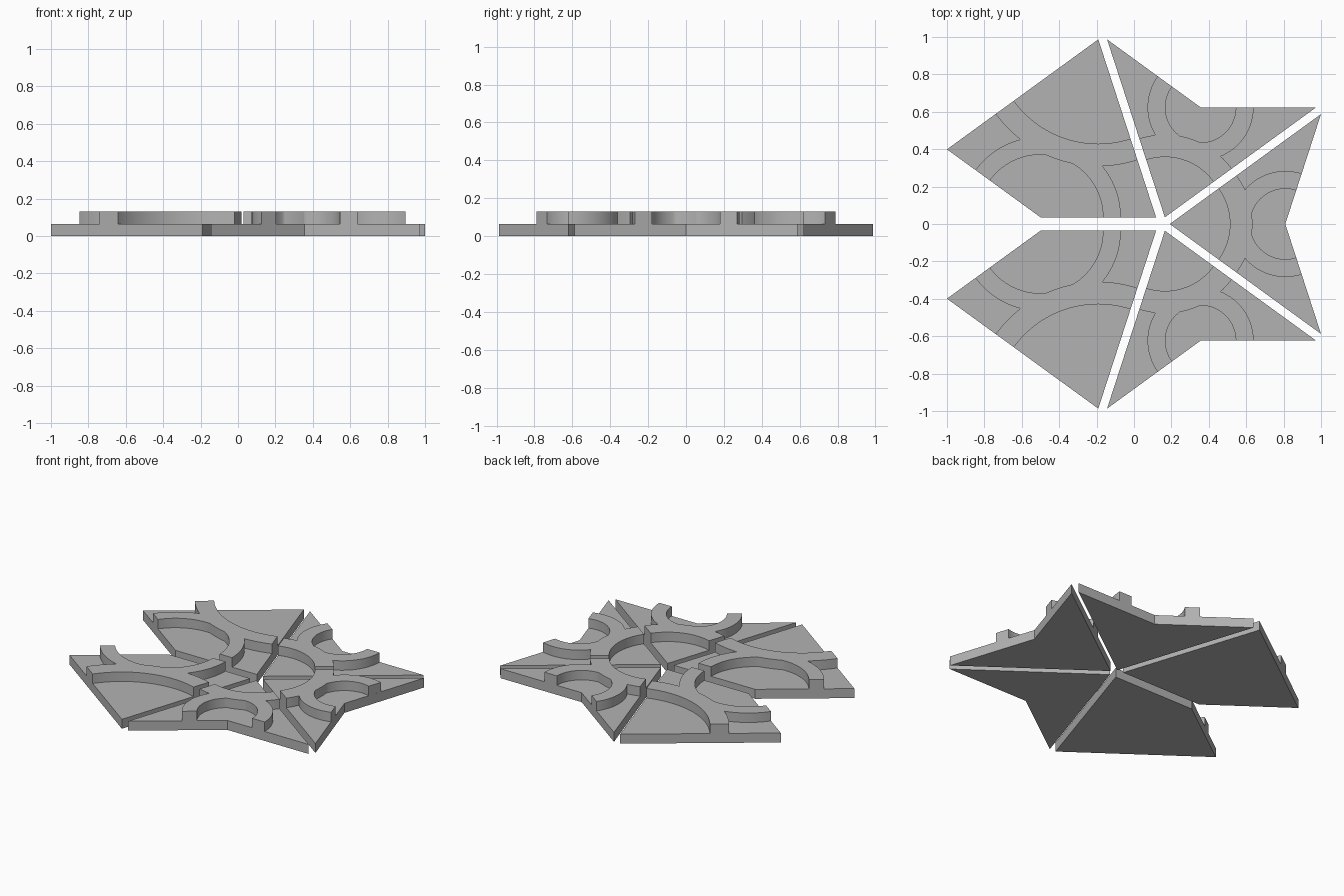
import bpy, bmesh
from math import sin, cos, acos, radians
from mathutils import Matrix, Vector

if "Cube" in bpy.data.objects:
    bpy.data.objects.remove(bpy.data.objects["Cube"], do_unlink=True)

GOLD = 0.618            # short side of a tile; the long side is 1
SLAB, TOP = 0.065, 0.13
HALF = radians(36)      # half of the tip angle of every tile
STEPS = 20

grey = bpy.data.materials.new("stone_grey")
grey.use_nodes = True
grey.diffuse_color = (0.45, 0.45, 0.45, 1)
grey.node_tree.nodes["Principled BSDF"].inputs["Base Color"].default_value = grey.diffuse_color


def prism(name, outline, z0, z1, place):
    """Extrude a flat outline into a closed solid."""
    bm = bmesh.new()
    face = bm.faces.new([bm.verts.new((x, y, z0)) for x, y in outline])
    grown = bmesh.ops.extrude_face_region(bm, geom=[face], use_keep_orig=True)
    bmesh.ops.translate(bm, vec=(0, 0, z1 - z0),
                        verts=[v for v in grown["geom"] if isinstance(v, bmesh.types.BMVert)])
    bmesh.ops.transform(bm, matrix=place, verts=bm.verts)
    bmesh.ops.recalc_face_normals(bm, faces=bm.faces)
    mesh = bpy.data.meshes.new(name)
    bm.to_mesh(mesh)
    bm.free()
    mesh.materials.append(grey)
    obj = bpy.data.objects.new(name, mesh)
    bpy.context.collection.objects.link(obj)
    bpy.context.view_layer.objects.active = obj
    obj.select_set(True)
    bpy.ops.object.shade_smooth_by_angle(angle=radians(30))
    obj.select_set(False)


def arc(centre, radius, a, b, facing):
    """Arc about a point on the tile axis; angles are measured off the axis."""
    angles = [a + (b - a) * i / STEPS for i in range(STEPS + 1)]
    return [(centre + facing * radius * cos(t), radius * sin(t)) for t in angles]


def angle_between(a, d, c):
    """Angle next to sides a and d, opposite side c."""
    return acos((a * a + d * d - c * c) / (2 * a * d))


def mirrored(half):
    """Complete a half outline that starts and ends on the axis."""
    return half + [(x, -y) for x, y in reversed(half[1:-1])]


def tile(name, length, tip_radius, back_radius, back_angle, tip, turn):
    place = Matrix.Translation(Vector((*tip, 0))) @ Matrix.Rotation(radians(turn), 4, "Z")
    # slab
    prism(name + "_slab", mirrored([(0, 0), (cos(HALF), sin(HALF)), (length, 0)]),
          0, SLAB, place)
    # raised band: an arc round the tip joined to an arc round the back corner
    t0, t1 = tip_radius - 0.06, tip_radius + 0.06
    b0, b1 = back_radius - 0.0475, back_radius + 0.0475
    edge = radians(back_angle)
    half = arc(0, t0, 0, HALF, 1)
    half += arc(0, t1, HALF, angle_between(t1, length, b1), 1)
    half += arc(length, b1, angle_between(b1, length, t1), edge, -1)[1:]
    half += arc(length, b0, edge, angle_between(b0, length, t1), -1)
    half += arc(0, t1, angle_between(t1, length, b0), 0, 1)[1:]
    prism(name + "_raised_band", mirrored(half), SLAB, TOP, place)


def kite(name, tip, turn):
    tile(name, 1, GOLD, 1 - GOLD, 72, tip, turn)


def dart(name, tip, turn):
    tile(name, GOLD, 1 - GOLD, 2 * GOLD - 1, 108, tip, turn)


dart("left_dart", (0.191, 0), 0)
for side, s in (("back", 1), ("front", -1)):
    dart(side + "_dart", (0.165, 0.036 * s), 72 * s)
    kite(side + "_kite", (-0.191, 0.987 * s), 252 * s)
